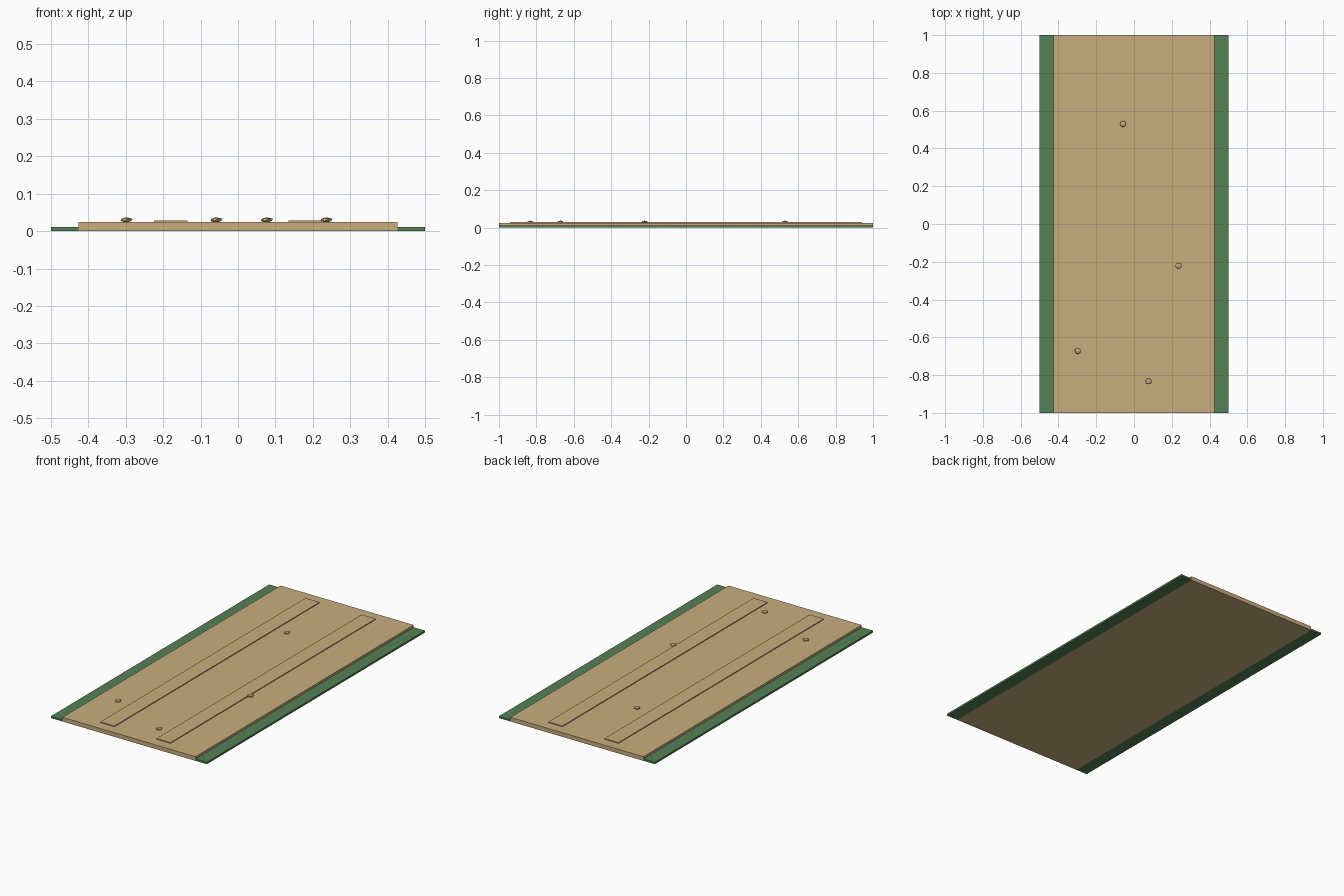
import bpy

if "Cube" in bpy.data.objects:
    bpy.data.objects.remove(bpy.data.objects["Cube"])


def material(name, color):
    m = bpy.data.materials.new(name)
    m.diffuse_color = (*color, 1)
    m.use_nodes = True
    m.node_tree.nodes["Principled BSDF"].inputs["Base Color"].default_value = m.diffuse_color
    return m


GREEN = material("grass", (0.09, 0.22, 0.09))
DIRT = material("dirt", (0.58, 0.42, 0.21))


def box(name, x0, x1, y, z0, z1, mat):
    bpy.ops.mesh.primitive_cube_add(size=1, location=((x0 + x1) / 2, 0, (z0 + z1) / 2))
    o = bpy.context.object
    o.name = name
    o.scale = (x1 - x0, 2 * y, z1 - z0)
    o.data.materials.append(mat)
    bpy.ops.object.transform_apply(location=False, rotation=False, scale=True)
    return o


# Dirt road slab
box("road", -0.427, 0.427, 1.0, 0, 0.024, DIRT)

# Grass verges and raised wheel tracks on both sides
for side, s in (("left", -1), ("right", 1)):
    a, b = sorted((s * 0.427, s * 0.5))
    box(f"{side}_verge", a, b, 1.0, 0, 0.011, GREEN)
    a, b = sorted((s * 0.135, s * 0.225))
    box(f"{side}_wheel_track", a, b, 0.94, 0.023, 0.029, DIRT)

# Low-poly pebbles
for i, (x, y) in enumerate([(-0.298, -0.672), (0.077, -0.833), (0.236, -0.221), (-0.058, 0.53)]):
    bpy.ops.mesh.primitive_ico_sphere_add(subdivisions=1, radius=1, location=(x, y, 0.03))
    o = bpy.context.object
    o.name = f"pebble_{i + 1}"
    o.scale = (0.018, 0.018, 0.007)
    o.data.materials.append(DIRT)
    bpy.ops.object.transform_apply(location=False, rotation=False, scale=True)
